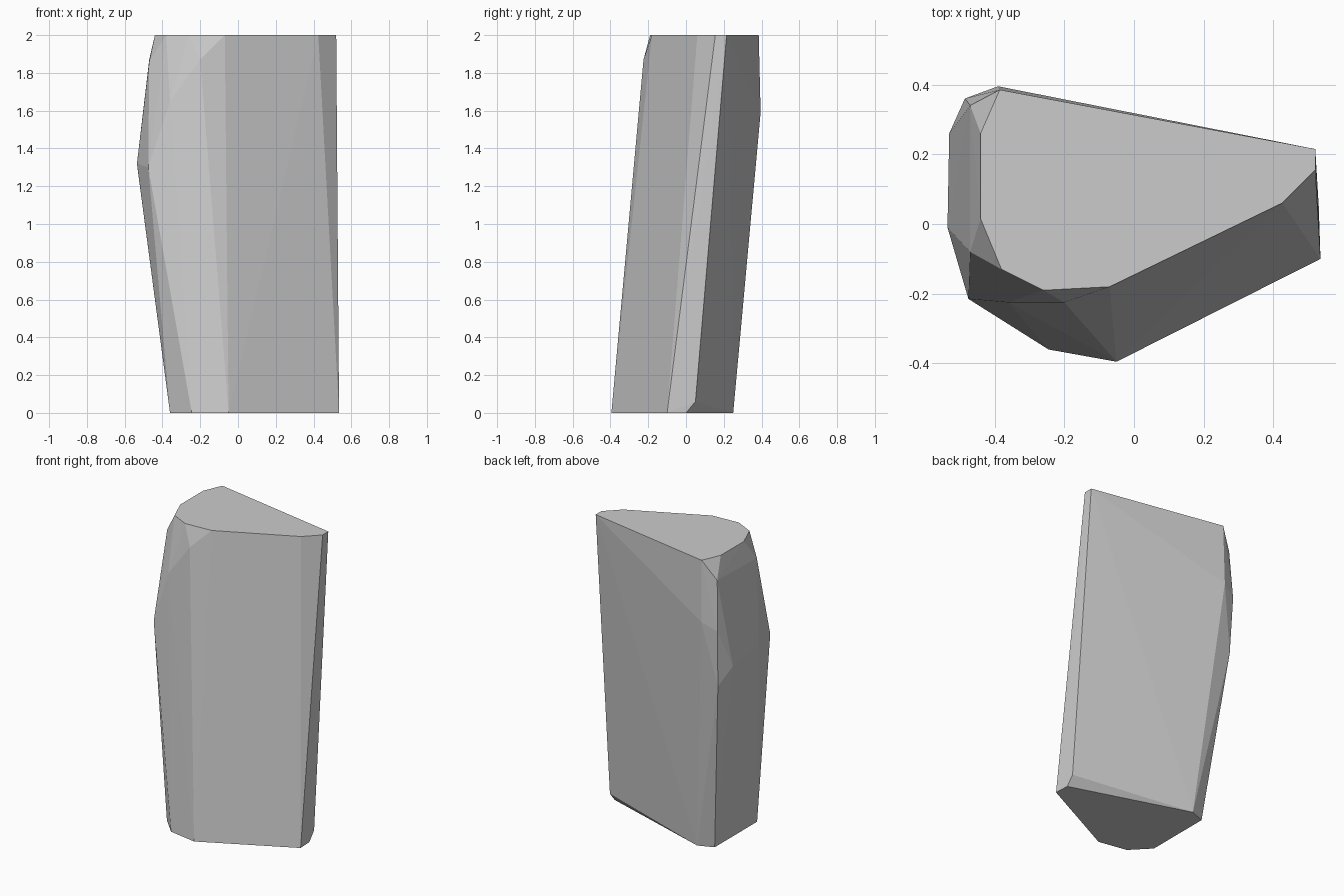
import bpy
import bmesh

if "Cube" in bpy.data.objects:
    bpy.data.objects.remove(bpy.data.objects["Cube"])

# Slanted boulder: convex hull over its level outlines
top = [(-0.44, 0.26), (-0.385, 0.385), (0.52, 0.215), (0.52, 0.155), (0.425, 0.06),
       (-0.07, -0.18), (-0.26, -0.19), (-0.38, -0.13), (-0.44, 0.015)]
base = [(-0.36, 0.21), (-0.258, 0.25), (0.53, 0.0), (0.535, -0.10),
        (-0.05, -0.395), (-0.245, -0.36), (-0.36, -0.24)]
# Bulging left side and chipped corners
side = [(-0.535, -0.01, 1.32), (-0.53, 0.26, 1.28), (-0.475, 0.34, 1.16),
        (-0.485, 0.36, 1.54), (-0.39, 0.395, 1.59), (-0.47, 0.34, 1.87),
        (-0.47, -0.08, 1.86), (-0.475, -0.215, 1.30), (-0.36, -0.225, 1.65),
        (-0.20, -0.225, 1.87), (0.53, 0.05, 0.06)]

points = [(x, y, 2.0) for x, y in top] + [(x, y, 0.0) for x, y in base] + side

bm = bmesh.new()
for p in points:
    bm.verts.new(p)
result = bmesh.ops.convex_hull(bm, input=bm.verts[:])
loose = [v for v in bm.verts if not v.link_faces]
bmesh.ops.delete(bm, geom=loose, context='VERTS')

# Merge flat facets such as the top and base
bmesh.ops.dissolve_limit(bm, angle_limit=0.01, verts=bm.verts[:], edges=bm.edges[:])
bmesh.ops.recalc_face_normals(bm, faces=bm.faces[:])

mesh = bpy.data.meshes.new("boulder")
bm.to_mesh(mesh)
bm.free()
bpy.context.collection.objects.link(bpy.data.objects.new("boulder", mesh))
